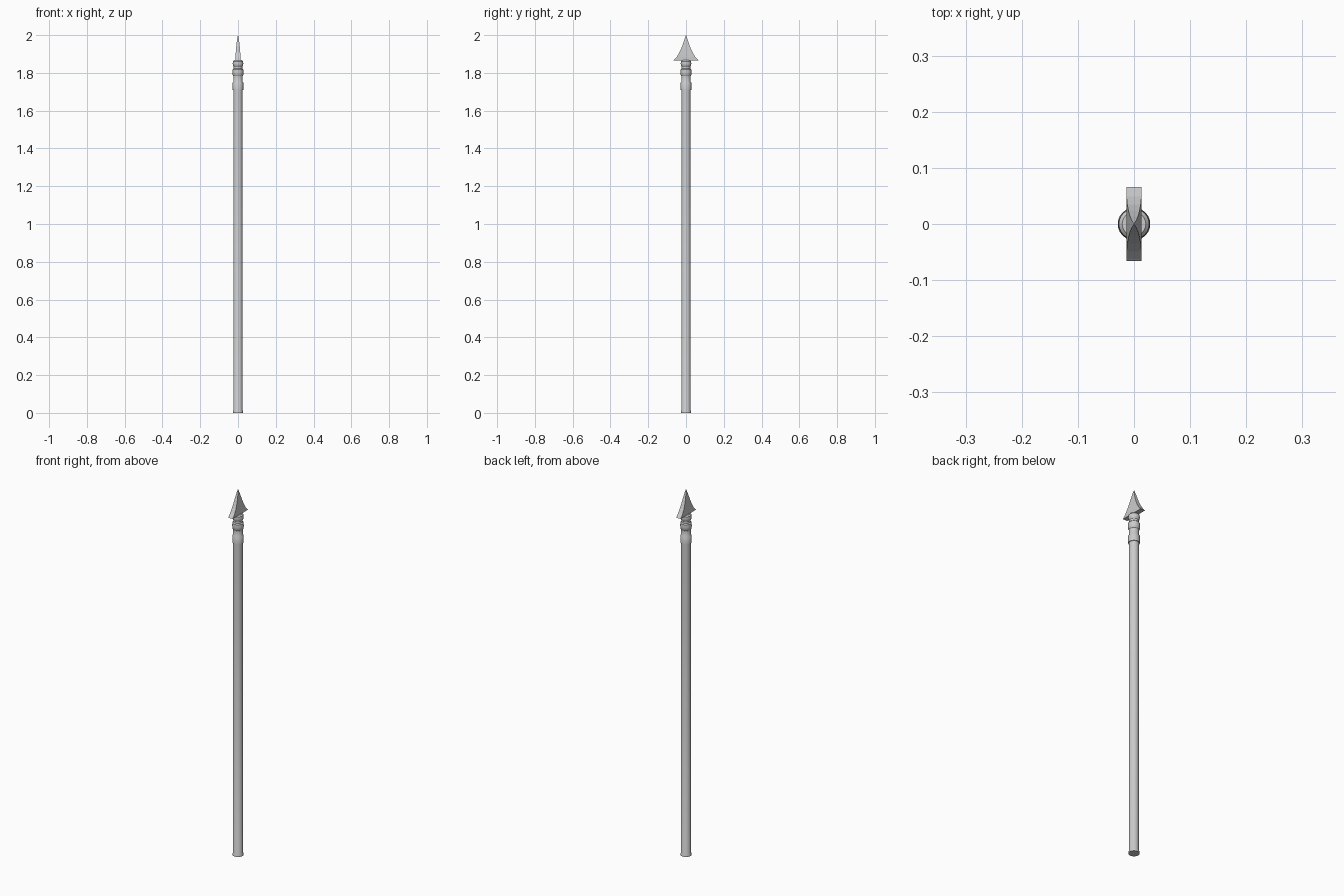
import bpy, bmesh, math

if "Cube" in bpy.data.objects:
    bpy.data.objects.remove(bpy.data.objects["Cube"])


def make_object(name, bm, smooth=False):
    bmesh.ops.recalc_face_normals(bm, faces=bm.faces[:])
    mesh = bpy.data.meshes.new(name)
    bm.to_mesh(mesh)
    bm.free()
    obj = bpy.data.objects.new(name, mesh)
    bpy.context.collection.objects.link(obj)
    if smooth:
        bpy.ops.object.select_all(action='DESELECT')
        obj.select_set(True)
        bpy.context.view_layer.objects.active = obj
        bpy.ops.object.shade_smooth_by_angle(angle=math.radians(35))
    return obj


def loft(name, rings, smooth=False):
    """Skin a stack of equal-length point rings and cap both ends."""
    bm = bmesh.new()
    loops = [[bm.verts.new(p) for p in ring] for ring in rings]
    n = len(loops[0])
    for a, b in zip(loops, loops[1:]):
        for i in range(n):
            j = (i + 1) % n
            bm.faces.new((a[i], a[j], b[j], b[i]))
    bm.faces.new(loops[0])
    bm.faces.new(loops[-1])
    return make_object(name, bm, smooth)


def lathe(name, profile, sides=24):
    angles = [2 * math.pi * i / sides for i in range(sides)]
    loft(name, [[(r * math.cos(a), r * math.sin(a), z) for a in angles]
                for r, z in profile], smooth=True)


# Long shaft with a small butt flange
lathe("shaft", [(0.027, 0), (0.027, 0.008), (0.024, 0.014), (0.024, 1.72)])

# Socket with three raised bands
lathe("socket", [
    (0.028, 1.71), (0.028, 1.748), (0.024, 1.754),
    (0.024, 1.783), (0.028, 1.788), (0.029, 1.803), (0.028, 1.818),
    (0.023, 1.823), (0.023, 1.834),
    (0.027, 1.839), (0.028, 1.85), (0.027, 1.861), (0.021, 1.867)])

# Flared blade: half thickness, half width, height
blade = [(0.0135, 0.066, 1.866), (0.0135, 0.062, 1.870), (0.0133, 0.049, 1.885),
         (0.012, 0.035, 1.908), (0.0098, 0.023, 1.935),
         (0.007, 0.013, 1.962), (0.0038, 0.006, 1.984), (0.0004, 0.0006, 2.0)]
loft("blade", [[(-x, -y, z), (x, -y, z), (x, y, z), (-x, y, z)]
               for x, y, z in blade])
